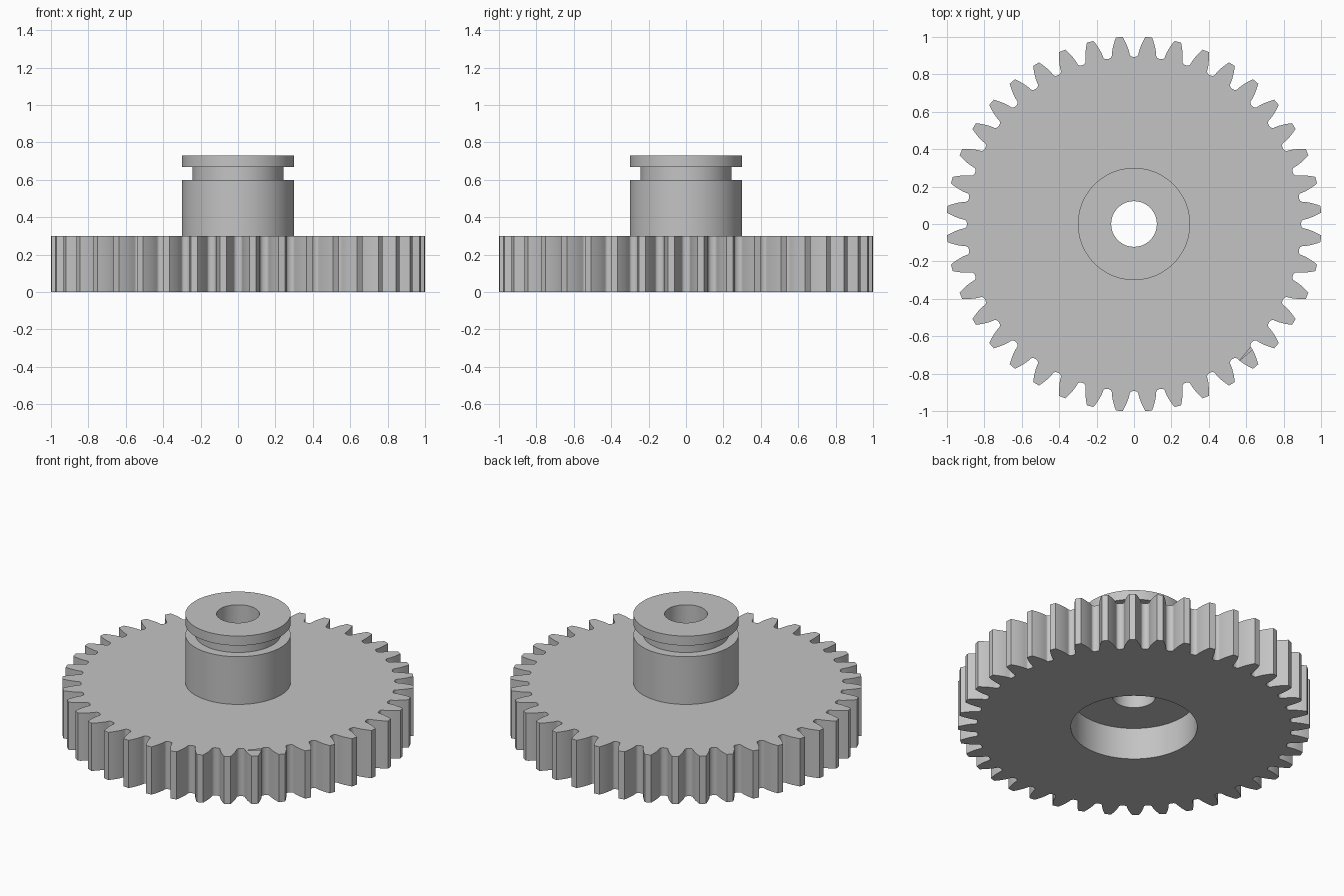
import bpy
import bmesh
from math import acos, cos, pi, sin, tan

if "Cube" in bpy.data.objects:
    bpy.data.objects.remove(bpy.data.objects["Cube"])

TEETH = 40
PITCH = 2 * pi / TEETH
TIP_R = 1.002
PITCH_R = TIP_R * TEETH / (TEETH + 2)
BASE_R = PITCH_R * cos(pi / 9)
ROOT_R, FILLET_R = 0.893, 0.907
WHEEL_H, RECESS_H = 0.3, 0.2
BORE_R, HUB_R, RECESS_R, GROOVE_R = 0.122, 0.3, 0.36, 0.243
SEGMENTS = 96

grey = bpy.data.materials.new("plain_grey")
grey.use_nodes = True
grey.diffuse_color = (0.55, 0.55, 0.55, 1)
grey.node_tree.nodes["Principled BSDF"].inputs["Base Color"].default_value = (0.55, 0.55, 0.55, 1)


def involute(angle):
    return tan(angle) - angle


def half_tooth(r):
    """Half the angle a tooth spans at radius r."""
    return PITCH / 4 + involute(pi / 9) - involute(acos(BASE_R / r))


def gear_outline():
    """Rounded valley and involute flanks, repeated for each tooth."""
    gap = PITCH / 2 - half_tooth(FILLET_R)
    side = []
    for i in range(1, 5):
        t = i * pi / 8
        side.append((ROOT_R + (FILLET_R - ROOT_R) * (1 - cos(t)), gap * sin(t)))
    for i in range(1, 7):
        r = FILLET_R + (TIP_R - FILLET_R) * i / 6
        side.append((r, PITCH / 2 - half_tooth(r)))
    tooth = [(ROOT_R, 0)] + side + [(TIP_R, PITCH / 2)]
    tooth += [(r, PITCH - a) for r, a in reversed(side)]
    return [(r * cos(a + k * PITCH), r * sin(a + k * PITCH))
            for k in range(TEETH) for r, a in tooth]


def circle(r):
    return [(r * cos(2 * pi * i / SEGMENTS), r * sin(2 * pi * i / SEGMENTS))
            for i in range(SEGMENTS)]


def add_ring(bm, points, z):
    return [bm.verts.new((x, y, z)) for x, y in points]


def bridge(bm, a, b):
    n = len(a)
    for i in range(n):
        j = (i + 1) % n
        bm.faces.new((a[i], a[j], b[j], b[i]))


def fill_between(bm, outer, inner):
    edges = []
    for ring in (outer, inner):
        for i, v in enumerate(ring):
            w = ring[(i + 1) % len(ring)]
            edges.append(bm.edges.get((v, w)) or bm.edges.new((v, w)))
    bmesh.ops.triangle_fill(bm, edges=edges, use_beauty=True, normal=(0, 0, 1))


def lathe(bm, profile):
    rings = [add_ring(bm, circle(r), z) for r, z in profile]
    for a, b in zip(rings, rings[1:]):
        bridge(bm, a, b)
    return rings


def finish(bm, name):
    mesh = bpy.data.meshes.new(name)
    bm.to_mesh(mesh)
    bm.free()
    mesh.materials.append(grey)
    obj = bpy.data.objects.new(name, mesh)
    bpy.context.collection.objects.link(obj)
    bpy.ops.object.select_all(action="DESELECT")
    obj.select_set(True)
    bpy.context.view_layer.objects.active = obj
    bpy.ops.object.shade_smooth_by_angle(angle=pi / 6)


# Toothed wheel with a round recess underneath
bm = bmesh.new()
outline = gear_outline()
low = add_ring(bm, outline, 0)
high = add_ring(bm, outline, WHEEL_H)
bridge(bm, low, high)
recess = lathe(bm, [(RECESS_R, 0), (RECESS_R, RECESS_H), (BORE_R, RECESS_H), (BORE_R, WHEEL_H)])
seat = add_ring(bm, circle(HUB_R), WHEEL_H)
fill_between(bm, low, recess[0])
fill_between(bm, high, seat)
# The hidden land closes the wheel while the face directions are worked out
land_start = len(bm.faces)
bridge(bm, seat, recess[-1])
bm.faces.ensure_lookup_table()
land = bm.faces[land_start:]
bmesh.ops.recalc_face_normals(bm, faces=bm.faces[:])
bmesh.ops.delete(bm, geom=land, context="FACES_ONLY")
finish(bm, "gear_wheel")

# Bored hub with a groove below its top flange
bm = bmesh.new()
rings = lathe(bm, [(HUB_R, WHEEL_H), (HUB_R, 0.6), (GROOVE_R, 0.6), (GROOVE_R, 0.67),
                   (HUB_R, 0.67), (HUB_R, 0.73), (BORE_R, 0.73), (BORE_R, WHEEL_H)])
finish(bm, "grooved_hub")
